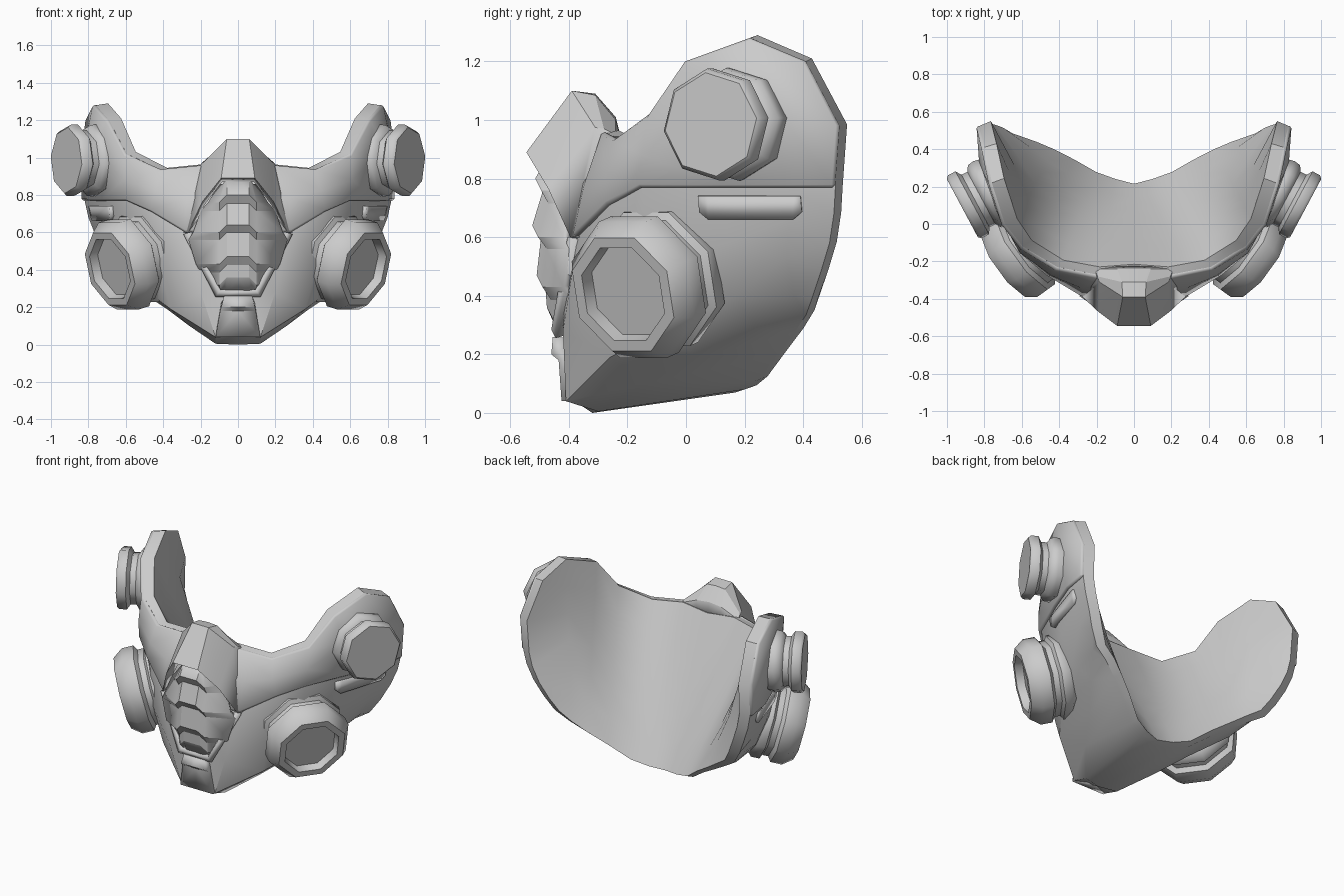
import bpy, bmesh, math
from mathutils import Vector

if "Cube" in bpy.data.objects:
    bpy.data.objects.remove(bpy.data.objects["Cube"])

grey = bpy.data.materials.new("mask_grey")
grey.diffuse_color = (0.6, 0.6, 0.6, 1)
grey.use_nodes = True
grey.node_tree.nodes["Principled BSDF"].inputs["Base Color"].default_value = grey.diffuse_color


def finish(name, bm, thick=0.0, bevel=0.0, offset=-1.0, angle=28):
    """Turn a right-half bmesh into a mirrored, thickened, shaded object."""
    me = bpy.data.meshes.new(name)
    bm.to_mesh(me)
    bm.free()
    me.materials.append(grey)
    ob = bpy.data.objects.new(name, me)
    bpy.context.collection.objects.link(ob)
    m = ob.modifiers.new("mirror", 'MIRROR')
    m.use_clip = True
    m.merge_threshold = 0.001
    if thick:
        s = ob.modifiers.new("thickness", 'SOLIDIFY')
        s.thickness = thick
        s.offset = offset
    if bevel:
        b = ob.modifiers.new("chamfer", 'BEVEL')
        b.width = bevel
        b.segments = 1
        b.limit_method = 'ANGLE'
        b.angle_limit = math.radians(55)
    bpy.ops.object.select_all(action='DESELECT')
    ob.select_set(True)
    bpy.context.view_layer.objects.active = ob
    bpy.ops.object.shade_smooth_by_angle(angle=math.radians(angle))
    return ob


def grid(columns, bm=None, flip=False):
    """Surface through columns of points, each column running downward."""
    bm = bm or bmesh.new()
    vs = [[bm.verts.new(p) for p in col] for col in columns]
    for a, b in zip(vs, vs[1:]):
        for r in range(len(a) - 1):
            quad = (a[r], a[r + 1], b[r + 1], b[r])
            bm.faces.new(quad[::-1] if flip else quad)
    return (bm, vs) if flip or bm.faces and flip is None else bm


def lathe(name, centre, axis, profile, turn=0.5, sides=8):
    """Revolved part: profile is (radius, distance along axis)."""
    q = Vector(axis).normalized().to_track_quat('Z', 'Y')
    bm = bmesh.new()
    rings = []
    for r, d in profile:
        ring = []
        for i in range(sides):
            a = 2 * math.pi * (i + turn) / sides
            p = Vector((r * math.cos(a), r * math.sin(a), d))
            ring.append(bm.verts.new(Vector(centre) + q @ p))
        rings.append(ring)
    for a, b in zip(rings, rings[1:]):
        for i in range(sides):
            j = (i + 1) % sides
            bm.faces.new((a[i], a[j], b[j], b[i]))
    bm.faces.new(rings[0])
    bm.faces.new(rings[-1])
    bmesh.ops.recalc_face_normals(bm, faces=bm.faces)
    return finish(name, bm, angle=47)


# Lower half of the shell: cheeks, jaw and chin, from the seam to the rear rim
lower = [
    [(0, -.40, .60), (0, -.42, .30), (0, -.41, .06), (0, -.32, .0), (0, .17, .07)],
    [(.28, -.37, .60), (.20, -.42, .28), (.12, -.41, .04), (.12, -.30, .005), (.11, .20, .08)],
    [(.46, -.26, .71), (.42, -.28, .42), (.36, -.26, .19), (.26, -.14, .10), (.22, .24, .11)],
    [(.59, -.15, .77), (.56, -.13, .50), (.48, -.08, .28), (.38, .04, .19), (.345, .31, .20)],
    [(.71, .13, .77), (.69, .15, .58), (.62, .17, .40), (.53, .24, .29), (.465, .37, .275)],
    [(.79, .34, .77), (.76, .35, .66), (.715, .345, .53), (.63, .37, .40), (.56, .41, .335)],
    [(.82, .51, .77), (.80, .505, .68), (.76, .49, .58), (.71, .46, .48), (.65, .43, .39)],
]

# Upper half: nose bridge sweeping out into the tall ear wings
upper = [
    [(0, -.26, .94), (0, -.36, .78)],
    [(.20, -.27, .955), (.27, -.33, .78)],
    [(.41, -.23, .935), (.435, -.26, .82)],
    [(.595, -.12, 1.02), (.60, -.14, .88)],
    [(.69, .0, 1.20), (.715, .07, 1.0)],
    [(.76, .22, 1.28), (.81, .32, 1.03)],
    [(.80, .41, 1.20), (.825, .525, .98)],
]
outer = [u + l for u, l in zip(upper, lower)]

# Inner lining: shallow surface stretched from the top rim to the rear rim
inner = []
for c, col in enumerate(outer):
    k, n = c / 6, len(col) - 1
    a = Vector(col[0]) + Vector((-.065 * min(1, 1.5 * k), .045 - .025 * k, .01))
    b = Vector(col[-1]) + Vector((-.05 * k, .045 - .02 * k, .015))
    if c < 6:
        inner.append([a.lerp(b, r / n) for r in range(n + 1)])
    else:
        inner.append([a] + [Vector(p) + Vector((-.06, .025, .005)) for p in col[1:-1]] + [b])

# Closed shell: outer skin, lining and the rim band joining them
bm = grid(outer)
bm.verts.ensure_lookup_table()
n = len(outer[0])
O = [[bm.verts[c * n + r] for r in range(n)] for c in range(7)]
I = grid(inner, bm, flip=True)[1]
for c in range(6):
    bm.faces.new((O[c][0], O[c + 1][0], I[c + 1][0], I[c][0]))
    bm.faces.new((O[c + 1][-1], O[c][-1], I[c][-1], I[c + 1][-1]))
for r in range(n - 1):
    bm.faces.new((O[6][r], O[6][r + 1], I[6][r + 1], I[6][r]))
finish("shell", bm, angle=35)

# Raised plate over the upper half, its lower edge forming the seam lip
finish("upper_plate", grid([u + [l[0]] for u, l in zip(upper, lower)]),
       thick=.035, bevel=.01, offset=.0, angle=32)

# Nose hood: faceted cowl with a turned-in front lip, closed onto the bridge
front = [(0, -.545, .89), (.09, -.545, .89), (.19, -.47, .765), (.27, -.395, .60)]
ridge = [(0, -.39, 1.10), (.06, -.39, 1.10), (.185, -.31, .975), (.285, -.375, .60)]
top = [(0, -.31, 1.09), (.065, -.31, 1.085), (.195, -.28, .97), (.29, -.365, .60)]
back = [(0, -.24, 1.01), (.09, -.24, 1.0), (.21, -.24, .95), (.295, -.35, .60)]
base = [(0, -.22, .93), (.09, -.22, .93), (.20, -.23, .93), (.28, -.33, .60)]
lip = [(x * .95, y + .06, z - .02) for x, y, z in front]
finish("nose_hood", grid(list(zip(base, back, top, ridge, front, lip))),
       thick=.02, angle=20)

# Ribbed muzzle: overlapping louvres, width following the shield outline
rows = [(-.46, .90, .10), (-.515, .80, .16), (-.49, .755, .20), (-.525, .64, .24),
        (-.495, .60, .265), (-.51, .47, .225), (-.48, .425, .20), (-.475, .36, .165),
        (-.435, .27, .11)]
cols = [[], [], [], []]
for y, z, w in rows:
    drop = 0 if z < .3 else .04
    cols[0].append((0, y, z))
    cols[1].append((min(.06, w), y, z))
    cols[2].append((min(.10, w * .8), y + .02, z - drop))
    cols[3].append((w, max(y + .09, -.42), z - drop))
finish("muzzle_ribs", grid(cols), thick=.03, angle=15)

# Shield frame: V-shaped border below the ribs
finish("shield_frame", grid([
    [(0, -.46, .285), (0, -.445, .255)],
    [(.10, -.46, .285), (.12, -.445, .255)],
    [(.262, -.405, .60), (.292, -.385, .59)],
]), thick=.04, angle=20)

# Chin plate with a raised upper tab
finish("chin_plate", grid([
    [(0, -.455, .26), (0, -.46, .20), (0, -.435, .18), (0, -.425, .04)],
    [(.075, -.455, .26), (.09, -.46, .20), (.095, -.435, .18), (.12, -.425, .04)],
]), thick=.05, angle=20)

# Cheek filters: recessed octagonal cartridges flaring toward the back
lathe("cheek_filter", (.685, -.215, .405), (.80, -.58, -.26), [
    (.168, -.05), (.176, 0), (.216, 0), (.26, -.06), (.26, -.13), (.23, -.15),
    (.23, -.185), (.255, -.20), (.255, -.25), (.20, -.30)])

# Ear pods: octagonal caps on a neck and base
lathe("ear_pod", (.918, .085, .985), (.88, -.47, 0), [
    (.178, .0), (.192, -.015), (.192, -.06), (.16, -.08), (.16, -.115),
    (.19, -.135), (.195, -.17), (.185, -.215)], turn=0.15)

# Cheek vents: slim trapezoid trays under the seam
bm = grid([
    [(.69, .04, .74), (.685, .045, .685)],
    [(.70, .075, .74), (.69, .075, .66)],
    [(.795, .365, .74), (.78, .365, .66)],
    [(.80, .39, .74), (.79, .395, .685)],
])
bmesh.ops.inset_region(bm, faces=bm.faces[:], thickness=.016, depth=-.012)
finish("cheek_vent", bm, thick=.03, angle=20)
